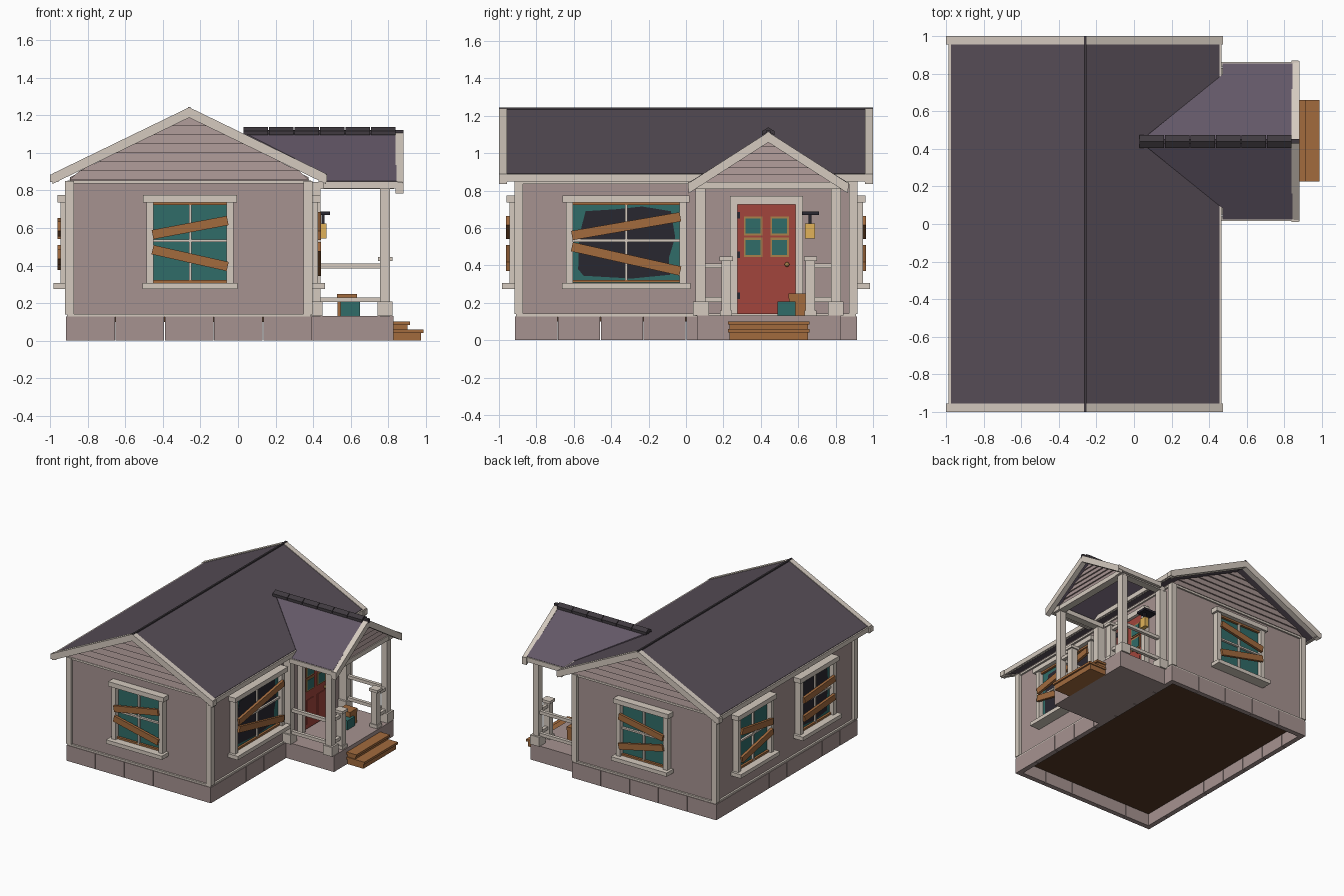
import bpy, bmesh
from math import radians, atan2, sin, cos
from mathutils import Matrix, Vector

if "Cube" in bpy.data.objects:
    bpy.data.objects.remove(bpy.data.objects["Cube"])

COL = dict(wall=(.38, .29, .28), cream=(.66, .59, .52), roof=(.095, .075, .095), roof2=(.125, .097, .135),
           cap=(.05, .042, .05), wood=(.36, .145, .048), glass=(.03, .15, .14), dark=(.022, .02, .03),
           red=(.36, .06, .045), ochre=(.4, .22, .07), lamp=(.75, .45, .1), floor=(.09, .04, .018))
MAT = {}
for n, c in COL.items():
    MAT[n] = bpy.data.materials.new(n)
    MAT[n].diffuse_color = (*c, 1)
ID = Matrix.Identity(4)


def extrude(name, pts, vec, mat, M=ID):
    """Closed solid: polygon swept along a vector."""
    bm = bmesh.new()
    f = bm.faces.new([bm.verts.new(p) for p in pts])
    r = bmesh.ops.extrude_face_region(bm, geom=[f], use_keep_orig=True)
    bmesh.ops.translate(bm, verts=[v for v in r['geom'] if isinstance(v, bmesh.types.BMVert)], vec=vec)
    bmesh.ops.recalc_face_normals(bm, faces=bm.faces)
    me = bpy.data.meshes.new(name)
    bm.to_mesh(me)
    bm.free()
    me.materials.append(MAT[mat])
    ob = bpy.data.objects.new(name, me)
    ob.matrix_world = M
    bpy.context.collection.objects.link(ob)
    return ob


def box(name, x0, x1, y0, y1, z0, z1, mat, M=ID):
    return extrude(name, [(x0, y0, z0), (x1, y0, z0), (x1, y1, z0), (x0, y1, z0)], (0, 0, z1 - z0), mat, M)


def chevron(name, c, half, top, slope, thick, a, b, mat, axis='y'):
    """Inverted V section swept from a to b."""
    e = top - slope * half
    sec = [(c - half, e), (c, top), (c + half, e), (c + half, e - thick), (c, top - thick), (c - half, e - thick)]
    if axis == 'y':
        return extrude(name, [(u, a, v) for u, v in sec], (0, b - a, 0), mat)
    return extrude(name, [(a, u, v) for u, v in sec], (b - a, 0, 0), mat)


def place(x, y, deg):
    """Wall frame: local x runs right, local -y points outward."""
    return Matrix.Translation((x, y, 0)) @ Matrix.Rotation(radians(deg), 4, 'Z')


def board(name, u0, v0, u1, v1, M, w=.05):
    a = atan2(v1 - v0, u1 - u0)
    n = Vector((-sin(a), 0, cos(a))) * w / 2
    p, q = Vector((u0, -.045, v0)), Vector((u1, -.045, v1))
    extrude(name, [p - n, q - n, q + n, p + n], (0, -.022, 0), 'wood', M)


def window(name, M, h, boards, broken=False):
    box(name + '_glass', -h, h, -.012, .01, .3, .74, 'glass', M)
    if broken:
        hole = [(-.9, .38), (-.8, .345), (.1, .33), (.82, .35), (.8, .44), (.92, .55), (.84, .69),
                (.3, .715), (-.2, .7), (-.76, .69), (-.88, .56)]
        extrude(name + '_hole', [(u * h, -.01, v) for u, v in hole], (0, -.005, 0), 'dark', M)
    for z in (.308, .722):
        box(name + '_inner_rail', -h, h, -.03, 0, z, z + .015, 'wood', M)
    for s in (-1, 1):
        x0, x1 = sorted((s * h, s * (h + .037)))
        box(name + '_jamb', x0, x1, -.05, 0, .3, .74, 'cream', M)
    box(name + '_header', -h - .055, h + .055, -.065, 0, .737, .775, 'cream', M)
    box(name + '_sill', -h - .058, h + .058, -.088, 0, .275, .306, 'cream', M)
    box(name + '_mullion', -.007, .007, -.03, 0, .31, .735, 'cream', M)
    box(name + '_transom', -h, h, -.03, 0, .526, .54, 'cream', M)
    for v0, v1 in boards:
        board(name + '_board', -h - .005, v0, h + .005, v1, M)


def clapboards(name, M, z0, apex, slope, maxw, rows):
    """Overlapping wedge-shaped siding filling a gable."""
    dz = (apex - z0) / rows
    for i in range(rows):
        a, b = z0 + i * dz, z0 + (i + 1) * dz
        w0, w1 = [min(maxw, max(.003, (apex - z) / slope)) for z in (a, b)]
        ob = extrude(name, [(-w0, -.014, a), (w0, -.014, a), (w1, -.003, b), (-w1, -.003, b)], (0, .014, 0), 'wall', M)


# foundation panels and floor
CX, X0, X1, Y1 = -.26, -.915, .395, .915
for i in range(5):
    d = (X1 - X0) / 5
    for y in (-Y1, Y1 - .04):
        box('foundation_panel', X0 + i * d + .002, X0 + (i + 1) * d - .002, y, y + .04, 0, .128, 'wall')
for i in range(8):
    d = 2 * Y1 / 8
    for x in (X0, X1 - .04):
        box('foundation_panel', x, x + .04, -Y1 + i * d + .002, -Y1 + (i + 1) * d - .002, 0, .128, 'wall')
box('floor', X0 + .02, X1 - .02, -.895, .895, .1, .125, 'floor')

# walls with gables, trim bands, corner boards
extrude('walls', [(-.895, -.895, .125), (.375, -.895, .125), (.375, -.895, .87), (CX, -.895, 1.19), (-.895, -.895, .87)],
        (0, 1.79, 0), 'wall')
box('water_table', -.91, .39, -.91, .91, .125, .142, 'cream')
box('frieze', -.908, .388, -.908, .908, .836, .852, 'cream')
for x in (-.92, .35):
    for y in (-.917, .871):
        box('corner_board', x, x + .046, y, y + .046, .14, .85, 'cream')
for y, r in ((-.895, 0), (.895, 180)):
    clapboards('gable_siding', place(CX, y, r), .855, 1.19, .49, .64, 7)

# main roof, barge boards, fascias
chevron('main_roof', CX, .715, 1.238, .485, .042, -.96, .96, 'roof')
for y in (-1, .956):
    chevron('barge_board', CX, .728, 1.243, .485, .055, y, y + .044, 'cream')
for s in (-1, 1):
    x = CX + s * .715
    box('fascia', x - .012, x + .012, -.985, .985, .85, .888, 'cream')
    for y in (-1, .955):
        box('eave_return', x - .025, x + .02, y, y + .045, .845, .885, 'cream')
box('main_ridge', CX - .007, CX + .007, -1, 1, 1.23, 1.245, 'cap')

# windows
window('front_window', place(CX + .005, -.895, 0), .195, [(.565, .64), (.485, .395)])
window('back_window', place(CX, .895, 180), .195, [(.64, .565), (.395, .485)])
window('left_window', place(-.895, .44, -90), .195, [(.63, .565), (.4, .485)])
window('left_broken_window', place(-.895, -.365, -90), .195, [(.58, .61), (.43, .46)], True)
window('right_broken_window', place(.375, -.32, 90), .285, [(.56, .66), (.5, .37)], True)

# front door
D = place(.375, .43, 90)
box('door', -.155, .155, -.025, 0, .14, .727, 'red', D)
for s in (-1, 1):
    x0, x1 = sorted((s * .155, s * .195))
    box('door_jamb', x0, x1, -.045, 0, .14, .73, 'cream', D)
    c = s * .071
    for z in (.451, .565):
        box('door_pane_frame', c - .05, c + .05, -.031, 0, z - .005, z + .097, 'ochre', D)
        box('door_pane', c - .04, c + .04, -.034, 0, z + .006, z + .086, 'glass', D)
    box('door_panel', c - .046, c + .046, -.03, 0, .18, .375, 'red', D)
box('door_header', -.195, .195, -.05, 0, .727, .77, 'cream', D)
for z in (.22, .44, .65):
    box('hinge', -.155, -.14, -.032, 0, z, z + .035, 'dark', D)
bpy.ops.mesh.primitive_uv_sphere_add(segments=10, ring_count=6, radius=.013, location=(.415, .54, .405))
bpy.context.object.name = 'door_knob'
bpy.context.object.data.materials.append(MAT['ochre'])

# wall lamp
box('lamp', .435, .472, .635, .69, .545, .625, 'lamp')
box('lamp_hood', .375, .49, .62, .71, .67, .688, 'dark')
box('lamp_stem', .445, .46, .655, .67, .62, .675, 'dark')

# porch base, steps
box('porch_floor', .39, .828, .06, .83, 0, .132, 'wall')
for x, z in ((.915, .083), (.988, .042)):
    box('tread', .82, x, .225, .66, z, z + .018, 'wood')
    box('riser', .82, x - .013, .233, .652, z - .042, z, 'wood')

# porch posts, newels and rails on both sides
PC = .44
for s in (-1, 1):
    def sbox(name, x0, x1, a, b, z0, z1, mat='cream'):
        y0, y1 = sorted((PC + s * a, PC + s * b))
        box(name, x0, x1, y0, y1, z0, z1, mat)
    sbox('porch_post', .757, .81, .335, .388, .13, .815)
    sbox('post_base', .742, .824, .318, .402, .132, .208)
    sbox('wall_post', .375, .44, .335, .388, .13, .815)
    sbox('wall_post_base', .375, .45, .318, .402, .132, .208)
    sbox('newel', .757, .81, .2, .25, .13, .43)
    sbox('newel_cap', .745, .822, .19, .26, .425, .447)
    sbox('newel_base', .748, .818, .193, .257, .132, .16)
    for z in (.205, .385):
        sbox('front_rail', .77, .797, .24, .345, z, z + .026)
        sbox('side_rail', .43, .765, .348, .375, z, z + .026)
    sbox('side_beam', .39, .83, .33, .39, .808, .845)
    sbox('porch_fascia', .455, .85, .4, .424, .81, .848)
    # roof plane, notched along the valley with the main roof
    plan = [(.03, 0), (.845, 0), (.845, .415), (.47, .415), (.47, .355)]
    extrude('porch_roof', [(x, PC + s * d, 1.108 - .622 * d) for x, d in plan], (0, 0, -.03), 'roof2')

# porch gable
box('porch_front_beam', .765, .825, .06, .82, .808, .845, 'cream')
extrude('porch_gable', [(.77, .09, .84), (.77, .79, .84), (.77, PC, 1.075)], (.03, 0, 0), 'wall')
clapboards('porch_gable_siding', place(.803, PC, 90), .845, 1.07, .64, .36, 6)
chevron('porch_barge_board', PC, .427, 1.113, .64, .055, .838, .88, 'cream', 'x')
for s in (-1, 1):
    y = PC + s * .41
    box('porch_eave_return', .838, .876, y - .02, y + .02, .81, .845, 'cream')

# ridge tiles
for i in range(6):
    x = .03 + i * .1355
    chevron('ridge_tile', PC, .034, 1.138, .6, .022, x, x + .131, 'cap', 'x')
box('ridge_bar', .03, .88, PC - .012, PC + .012, 1.09, 1.122, 'cap')

# boxes left on the porch
box('crate', .53, .63, .55, .64, .13, .25, 'wood')
box('crate_band', .527, .633, .547, .643, .222, .25, 'wood')
box('bin', .545, .65, .49, .585, .13, .207, 'glass')

for m in bpy.data.materials:
    if m.users and not m.is_grease_pencil:
        m.use_nodes = True
        m.node_tree.nodes["Principled BSDF"].inputs["Base Color"].default_value = m.diffuse_color
